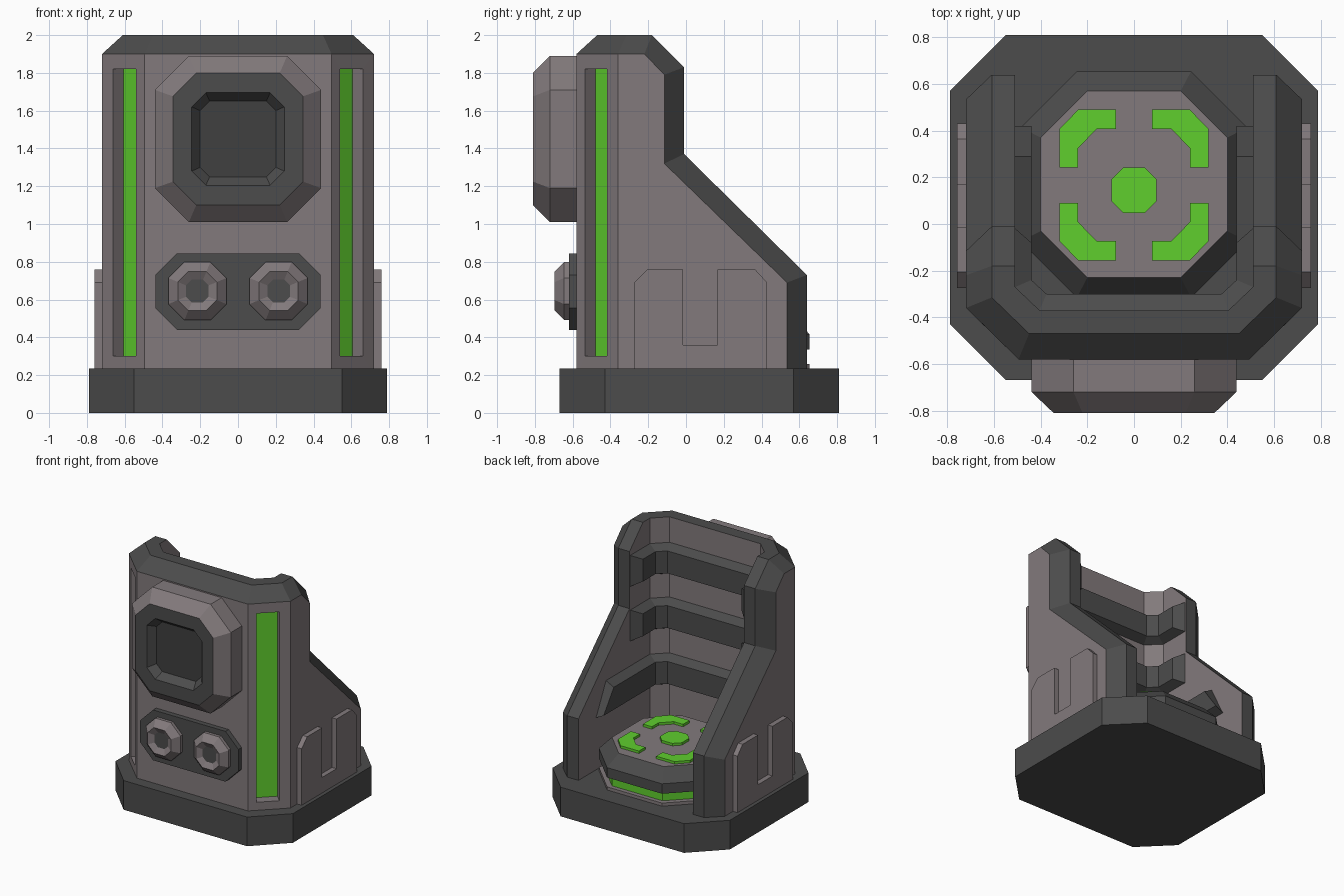
import bpy, bmesh

if "Cube" in bpy.data.objects:
    bpy.data.objects.remove(bpy.data.objects["Cube"])


def material(name, rgb):
    m = bpy.data.materials.new(name)
    m.diffuse_color = (*rgb, 1)
    m.use_nodes = True
    m.node_tree.nodes["Principled BSDF"].inputs["Base Color"].default_value = m.diffuse_color
    return m


LIGHT, DARK, GREEN, SCREEN = range(4)
MATS = [material("warm grey", (0.225, 0.195, 0.202)),
        material("dark grey", (0.072, 0.072, 0.072)),
        material("glow green", (0.115, 0.62, 0.027)),
        material("screen grey", (0.050, 0.050, 0.050))]


def finish(name, bm, mirror=False):
    if mirror:
        bmesh.ops.mirror(bm, geom=bm.verts[:] + bm.edges[:] + bm.faces[:],
                         axis='X', merge_dist=0.0005)
    bmesh.ops.recalc_face_normals(bm, faces=bm.faces[:])
    me = bpy.data.meshes.new(name)
    bm.to_mesh(me)
    bm.free()
    for m in MATS:
        me.materials.append(m)
    ob = bpy.data.objects.new(name, me)
    bpy.context.collection.objects.link(ob)
    return ob


def face(bm, verts, mat):
    f = bm.faces.new(verts)
    f.material_index = mat


def octagon(cu, cv, hu, hv, c):
    pts = [(hu - c, -hv), (hu, c - hv), (hu, hv - c), (hu - c, hv),
           (c - hu, hv), (-hu, hv - c), (-hu, c - hv), (c - hu, -hv)]
    return [(cu + u, cv + v) for u, v in pts]


def loft(name, axis, center, rings, mats, cap):
    """Chamfered-box rings (half u, half v, chamfer, depth) along an axis."""
    bm = bmesh.new()
    loops = []
    for hu, hv, c, d in rings:
        loops.append([bm.verts.new((u, v, d) if axis == 'z' else (u, d, v))
                      for u, v in octagon(*center, hu, hv, c)])
    for a, b, m in zip(loops, loops[1:], mats):
        for i in range(8):
            j = (i + 1) % 8
            face(bm, (a[i], a[j], b[j], b[i]), m)
    face(bm, loops[0][::-1], mats[0])
    face(bm, loops[-1], cap)
    return finish(name, bm)


def plate(name, pts, place, lo, hi, mat, mirror=True):
    """Extrude a flat outline between two depths."""
    bm = bmesh.new()
    a = [bm.verts.new(place(u, v, lo)) for u, v in pts]
    b = [bm.verts.new(place(u, v, hi)) for u, v in pts]
    n = len(pts)
    for i in range(n):
        j = (i + 1) % n
        face(bm, (a[i], a[j], b[j], b[i]), mat)
    face(bm, a[::-1], mat)
    face(bm, b, mat)
    return finish(name, bm, mirror)


# Base slab
loft("base", 'z', (0, 0.07), [(0.79, 0.74, 0.24, 0), (0.79, 0.74, 0.24, 0.235)], [DARK], DARK)

# U-shaped shell: outer edge, ridge and inner edge followed round half the rim
LOW = 0.2
OUT = [(0, -.58, 1.9), (.495, -.58, 1.9), (.72, -.36, 1.9), (.72, -.22, 1.9),
       (.72, -.115, 1.79), (.72, -.115, 1.32), (.72, .535, .69), (.72, .535, LOW)]
RIDGE = [(0, -.47, 2), (.45, -.47, 2), (.61, -.315, 2), (.61, -.18, 2),
         (.61, -.01, 1.83), (.61, -.01, 1.37), (.61, .64, .73), (.61, .64, LOW)]
INNER = [(0, -.37, 2), (.405, -.37, 2), (.51, -.27, 2)] + [(.51, y, z) for _, y, z in RIDGE[3:]]

bm = bmesh.new()
out, ridge, inner = ([bm.verts.new(p) for p in row] for row in (OUT, RIDGE, INNER))
for a, b in ((out, ridge), (ridge, inner)):
    for i in range(7):
        face(bm, (a[i], a[i + 1], b[i + 1], b[i]), DARK)
ob_, ib_ = ([bm.verts.new((p[0], p[1], LOW)) for p in row[:3]] for row in (OUT, INNER))
face(bm, (out[0], out[1], ob_[1], ob_[0]), LIGHT)
for row, low in ((out, ob_), (inner, ib_)):
    face(bm, [low[2]] + row[2:], LIGHT)
for i in range(2):
    face(bm, (inner[i], inner[i + 1], ib_[i + 1], ib_[i]), LIGHT)
    face(bm, (ob_[i], ob_[i + 1], ib_[i + 1], ib_[i]), LIGHT)
face(bm, (ob_[2], out[7], ridge[7], inner[7], ib_[2]), LIGHT)
# Recessed light slot in the slanted front corner
rim = [ob_[1], ob_[2], out[2], out[1]]
hole = [(.541, -.535, .30), (.661, -.418, .30), (.661, -.418, 1.82), (.541, -.535, 1.82)]
edge = [bm.verts.new(p) for p in hole]
floor = [bm.verts.new((x - .056, y + .056, z)) for x, y, z in hole]
for i in range(4):
    j = (i + 1) % 4
    face(bm, (rim[i], rim[j], edge[j], edge[i]), LIGHT)
    face(bm, (edge[i], edge[j], floor[j], floor[i]), LIGHT)
face(bm, floor, GREEN)
finish("shell", bm, True)

# Padded bands round the inside of the shell
for name, z0, z1, ends in (("upper_band", 1.54, 1.80, (-.01, -.08, -.08, -.01)),
                           ("middle_band", 1.10, 1.36, (-.01, -.08, -.08, -.01)),
                           ("lower_band", .65, .91, (.42, .42, .29, .29))):
    bm = bmesh.new()
    wall = [(0, -.38), (.41, -.38), (.52, -.275), (.52, 0)]
    pad = [(0, -.30), (.375, -.30), (.44, -.24), (.44, 0)]
    secs = []
    for i in range(4):
        sec = [(*wall[i], z0), (*pad[i], z0 + .04), (*pad[i], z1 - .04), (*wall[i], z1)]
        if i == 3:
            sec = [(p[0], y, p[2]) for p, y in zip(sec, ends)]
        secs.append([bm.verts.new(p) for p in sec])
    for a, b in zip(secs, secs[1:]):
        for i in range(4):
            j = (i + 1) % 4
            face(bm, (a[i], a[j], b[j], b[i]), DARK)
    face(bm, secs[3], DARK)
    finish(name, bm, True)

# Seat pad on a glowing ring
SEAT = (0, 0.17)
loft("seat_foot", 'z', SEAT, [(.485, .485, .24, .22), (.485, .485, .24, .26)], [LIGHT], LIGHT)
loft("seat_glow", 'z', SEAT, [(.45, .45, .225, .255), (.45, .45, .225, .34)], [GREEN], GREEN)
loft("seat_pad", 'z', SEAT, [(.485, .485, .24, .335), (.485, .485, .24, .415),
                             (.40, .40, .20, .51)], [DARK, DARK], LIGHT)
loft("seat_dot", 'z', (0, .145), [(.097, .097, .05, .505), (.097, .097, .05, .53)], [GREEN], GREEN)
BRACKET = [(.077, .49), (.24, .49), (.32, .407), (.32, .243),
           (.24, .243), (.24, .325), (.16, .407), (.077, .407)]
for name, pts in (("rear_brackets", BRACKET),
                  ("front_brackets", [(x, .334 - y) for x, y in BRACKET])):
    plate(name, pts, lambda u, v, d: (u, v, d), .505, .53, GREEN)

# Screen housing with recessed screen
loft("screen_housing", 'y', (0, 1.45),
     [(.44, .44, .18, -.56), (.44, .44, .18, -.72), (.345, .35, .124, -.81),
      (.245, .245, .075, -.81), (.20, .20, .05, -.75)],
     [LIGHT, LIGHT, DARK, DARK], SCREEN)

# Control panel and two knobs
loft("control_panel", 'y', (0, .6425),
     [(.438, .2025, .115, -.56), (.438, .2025, .115, -.62)], [DARK], DARK)
for name, x in (("left_knob", -.215), ("right_knob", .215)):
    loft(name, 'y', (x, .645),
         [(.154, .154, .085, -.61), (.154, .154, .085, -.645), (.103, .103, .055, -.695),
          (.06, .06, .03, -.67)], [LIGHT] * 3, DARK)

# Notched plates on both sides
SIDE = [(-.275, .22), (-.275, .69), (-.205, .76), (-.015, .76), (-.015, .36), (.168, .36),
        (.168, .76), (.365, .76), (.43, .69), (.43, .22)]
plate("side_plates", SIDE, lambda u, v, d: (d, u, v), .70, .76, LIGHT)
